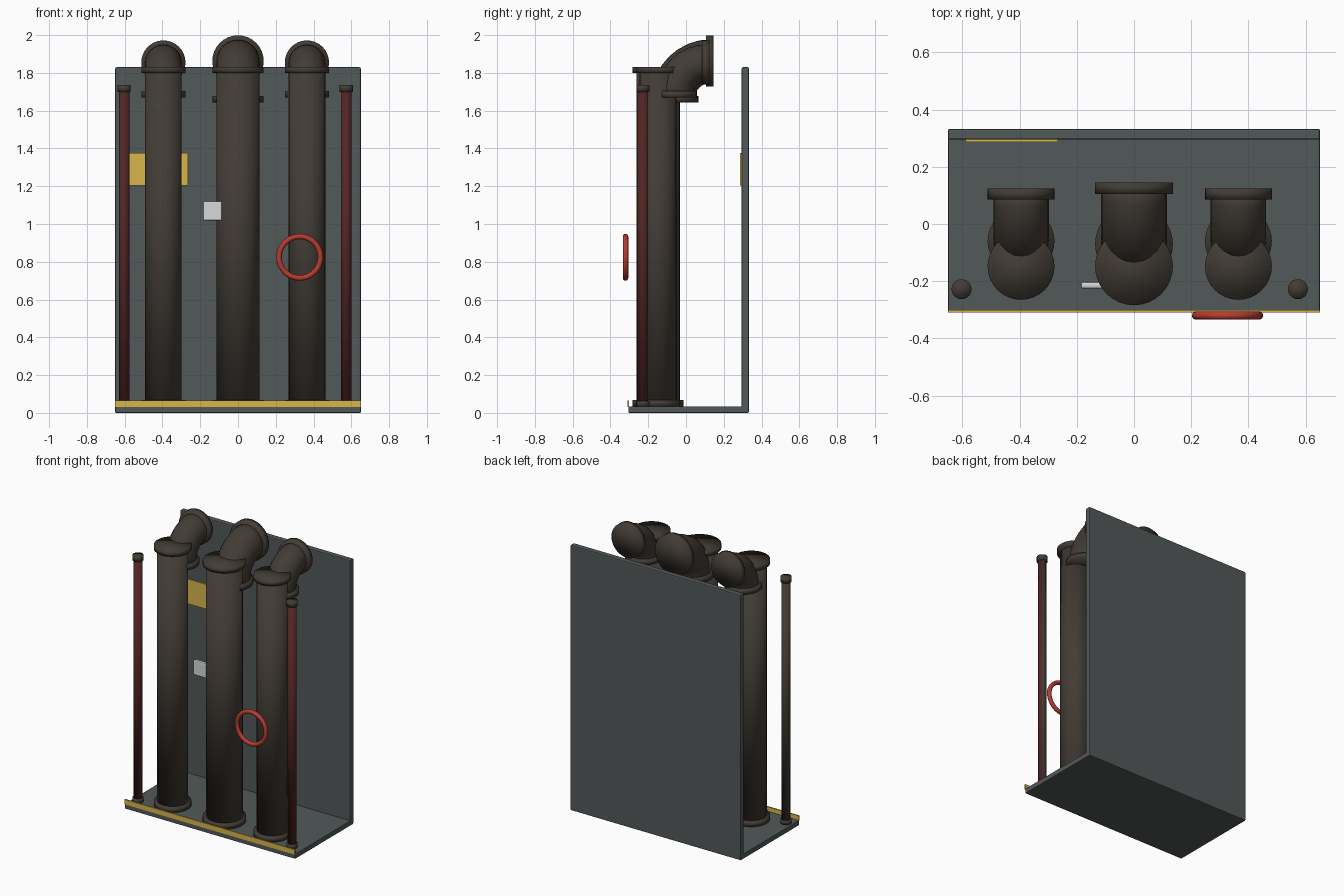
import bpy, bmesh, math
from mathutils import Matrix, Vector

if "Cube" in bpy.data.objects:
    bpy.data.objects.remove(bpy.data.objects["Cube"], do_unlink=True)


def material(name, rgb):
    m = bpy.data.materials.new(name)
    m.use_nodes = True
    m.diffuse_color = (*rgb, 1)
    m.node_tree.nodes["Principled BSDF"].inputs["Base Color"].default_value = (*rgb, 1)
    return m


SLATE = material("slate_grey", (0.085, 0.098, 0.098))
IRON = material("dark_iron", (0.055, 0.045, 0.036))
OXIDE = material("oxide_red", (0.085, 0.018, 0.018))
RED = material("valve_red", (0.47, 0.045, 0.03))
YELLOW = material("safety_yellow", (0.68, 0.46, 0.07))
WHITE = material("pale_grey", (0.68, 0.69, 0.70))


def finish(name, bm, *mats, smooth=True):
    bmesh.ops.recalc_face_normals(bm, faces=bm.faces)
    for f in bm.faces:
        f.smooth = smooth
    mesh = bpy.data.meshes.new(name)
    bm.to_mesh(mesh)
    bm.free()
    for m in mats:
        mesh.materials.append(m)
    ob = bpy.data.objects.new(name, mesh)
    bpy.context.collection.objects.link(ob)
    return ob


def box(name, lo, hi, mat, bevel=0):
    lo, hi = Vector(lo), Vector(hi)
    bm = bmesh.new()
    bmesh.ops.create_cube(bm, size=1, matrix=Matrix.Translation((lo + hi) / 2)
                          @ Matrix.Diagonal((*(hi - lo), 1)))
    ob = finish(name, bm, mat, smooth=False)
    if bevel:
        mod = ob.modifiers.new("soft_edge", 'BEVEL')
        mod.width, mod.segments = bevel, 2
    return ob


def add_disc(bm, centre, radius, depth, sides=32, lying=False):
    """Capped cylinder, upright or lying along y."""
    turn = Matrix.Rotation(math.pi / 2, 4, 'X') if lying else Matrix()
    bmesh.ops.create_cone(bm, cap_ends=True, segments=sides, radius1=radius, radius2=radius,
                          depth=depth, matrix=Matrix.Translation(centre) @ turn)


def cylinder(name, x, y, z0, z1, radius, sides=32):
    bm = bmesh.new()
    add_disc(bm, (x, y, (z0 + z1) / 2), radius, z1 - z0, sides)
    return finish(name, bm, IRON)


def elbow(name, x, y, z, bend, radius, steps=8, sides=24):
    """Quarter bend starting upward at (x, y, z) and ending toward +y."""
    bm = bmesh.new()
    rings = []
    for i in range(steps + 1):
        a = math.pi / 2 * i / steps
        ring = []
        for j in range(sides):
            t = math.tau * j / sides
            r = bend + radius * math.cos(t)
            ring.append(bm.verts.new((x + radius * math.sin(t),
                                      y + bend - r * math.cos(a), z + r * math.sin(a))))
        rings.append(ring)
    for a, b in zip(rings, rings[1:]):
        for j in range(sides):
            k = (j + 1) % sides
            bm.faces.new((a[j], a[k], b[k], b[j]))
    bm.faces.new(rings[0])
    bm.faces.new(rings[-1])
    return finish(name, bm, IRON)


# Floor, back panel and front warning strip
box("floor_plate", (-0.65, -0.305, 0), (0.65, 0.33, 0.035), SLATE, 0.004)
box("back_panel", (-0.65, 0.295, 0), (0.65, 0.333, 1.83), SLATE, 0.006)
box("warning_strip", (-0.65, -0.31, 0.032), (0.65, -0.301, 0.066), YELLOW)

# Large pipes: column, two flanges, and an elbow with its own flanges
PIPES = (
    ("right", -0.395, 0.097, 0.117, -0.06, 1.685, 0.170, 0.105),
    ("middle", 0.0, 0.115, 0.136, -0.07, 1.660, 0.203, 0.125),
    ("left", 0.365, 0.097, 0.117, -0.06, 1.685, 0.170, 0.105),
)
for side, x, r, flange, ey, ez, bend, end_y in PIPES:
    cylinder(side + "_pipe", x, -0.148, 0.035, 1.82, r)
    cylinder(side + "_pipe_foot_flange", x, -0.148, 0.033, 0.068, flange)
    cylinder(side + "_pipe_top_flange", x, -0.148, 1.80, 1.832, flange)
    elbow(side + "_elbow", x, ey, ez, bend, r)
    cylinder(side + "_elbow_lower_flange", x, ey, ez - 0.016, ez + 0.018, flange)
    bm = bmesh.new()
    add_disc(bm, (x, end_y, ez + bend), flange, 0.04, lying=True)
    finish(side + "_elbow_end_flange", bm, IRON)

# Thin risers: oxide paint on the exposed side, bare iron behind
for side, x in (("right", -0.603), ("left", 0.573)):
    bm = bmesh.new()
    add_disc(bm, (x, -0.228, 0.875), 0.028, 1.68, 24)
    bm.normal_update()
    for f in bm.faces:
        f.material_index = int(f.normal.y - 0.8 * f.normal.x > 0.3)
    finish(side + "_riser", bm, OXIDE, IRON)
    cylinder(side + "_riser_cap", x, -0.228, 1.70, 1.735, 0.035, 24)
    cylinder(side + "_riser_foot", x, -0.228, 0.033, 0.062, 0.035, 24)

# Valve ring standing in front of the left pipe
bpy.ops.mesh.primitive_torus_add(location=(0.327, -0.32, 0.824), rotation=(math.pi / 2, 0, 0),
                                 major_radius=0.11, minor_radius=0.0145,
                                 major_segments=40, minor_segments=12)
ring = bpy.context.object
ring.name = "valve_ring"
ring.data.materials.append(RED)
bpy.ops.object.shade_smooth()

# Sign plate on the panel and small gauge block
box("sign_plate", (-0.59, 0.287, 1.205), (-0.265, 0.295, 1.375), YELLOW)
box("gauge_block", (-0.185, -0.226, 1.018), (-0.085, -0.202, 1.12), WHITE, 0.007)
